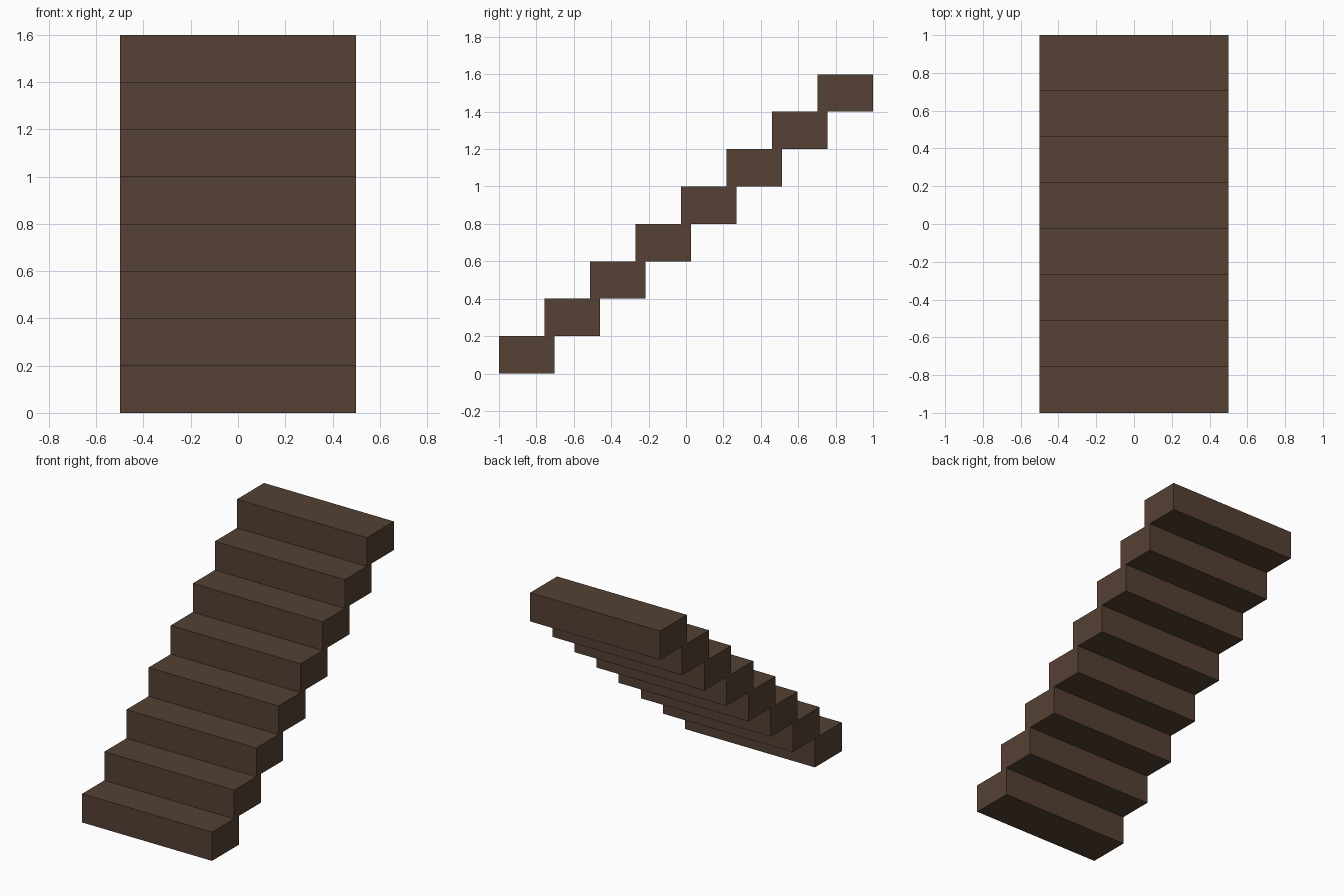
import bpy

if "Cube" in bpy.data.objects:
    bpy.data.objects.remove(bpy.data.objects["Cube"])

STEPS = 8
WIDTH, DEPTH, RISE = 1.0, 0.296, 0.2
PITCH = (2.0 - DEPTH) / (STEPS - 1)   # steps overlap slightly in plan

wood = bpy.data.materials.new("dark_brown_wood")
wood.diffuse_color = (0.0908, 0.0529, 0.0331, 1.0)
wood.use_nodes = True
wood.node_tree.nodes["Principled BSDF"].inputs["Base Color"].default_value = wood.diffuse_color


def box(name, centre, size):
    bpy.ops.mesh.primitive_cube_add(size=1, location=centre)
    obj = bpy.context.object
    obj.name = name
    obj.scale = size
    bpy.ops.object.transform_apply(location=False, rotation=False, scale=True)
    obj.data.materials.append(wood)
    return obj


# Flight of solid block steps rising towards the back
for i in range(STEPS):
    box(f"step_{i + 1}",
        (0, -1 + DEPTH / 2 + i * PITCH, RISE * (i + 0.5)),
        (WIDTH, DEPTH, RISE))
